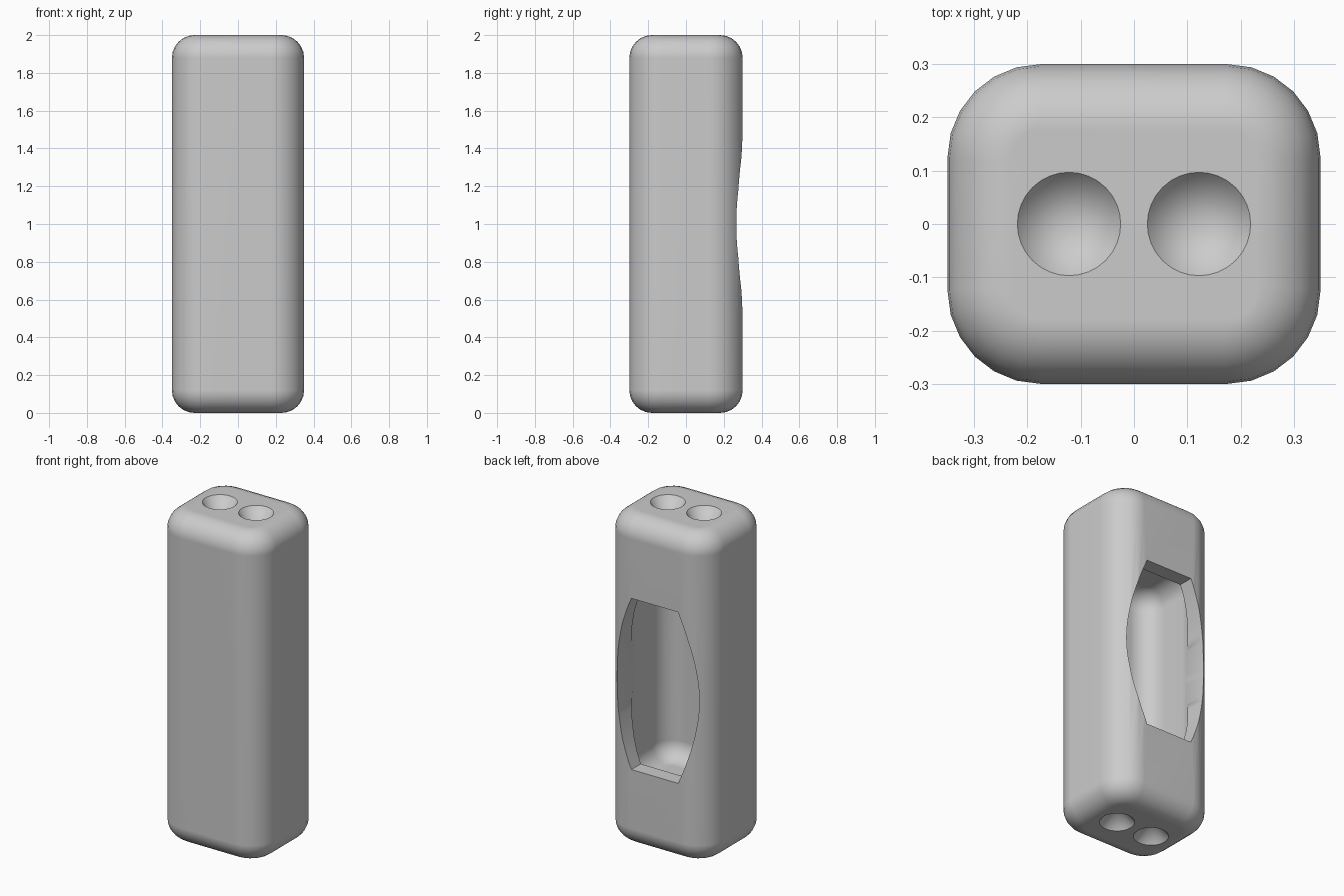
import bpy, bmesh, math
from mathutils import Matrix

default = bpy.data.objects.get("Cube")
if default:
    bpy.data.objects.remove(default, do_unlink=True)

# Single grey material
grey = bpy.data.materials.new("plain_grey")
grey.use_nodes = True
colour = (0.6, 0.6, 0.6, 1.0)
grey.diffuse_color = colour
for node in grey.node_tree.nodes:
    if node.type == 'BSDF_PRINCIPLED':
        node.inputs["Base Color"].default_value = colour


def add_object(name, bm):
    bmesh.ops.recalc_face_normals(bm, faces=bm.faces)
    mesh = bpy.data.meshes.new(name)
    bm.to_mesh(mesh)
    bm.free()
    mesh.materials.append(grey)
    obj = bpy.data.objects.new(name, mesh)
    bpy.context.collection.objects.link(obj)
    return obj


def rounded_box(name, size, corner, rim, segments=6):
    """Box with rounded upright corners, then rounded top and bottom rims."""
    bm = bmesh.new()
    bmesh.ops.create_cube(bm, size=1)
    bmesh.ops.scale(bm, vec=size, verts=bm.verts)
    upright = [e for e in bm.edges
               if abs(e.verts[0].co.z - e.verts[1].co.z) > 0.1]
    bmesh.ops.bevel(bm, geom=upright, offset=corner, segments=segments,
                    profile=0.5, affect='EDGES')
    rims = [e for e in bm.edges
            if abs(e.verts[0].co.z - e.verts[1].co.z) < 0.001]
    bmesh.ops.bevel(bm, geom=rims, offset=rim, segments=segments,
                    profile=0.5, affect='EDGES')
    bmesh.ops.translate(bm, vec=(0, 0, 1), verts=bm.verts)
    return add_object(name, bm)


def window_cutter():
    """Tall window with flat ends and bulging sides, pushed through the back."""
    half_height, mid, bulge, steps = 0.52, 0.276, 0.119, 24
    side = []
    for i in range(steps + 1):
        t = 2 * i / steps - 1
        side.append((mid - bulge * t * t, 1 + half_height * t))
    outline = side + [(-x, z) for x, z in reversed(side)]
    bm = bmesh.new()
    face = bm.faces.new([bm.verts.new((x, 0.04, z)) for x, z in outline])
    ext = bmesh.ops.extrude_face_region(bm, geom=[face], use_keep_orig=True)
    moved = [v for v in ext["geom"] if isinstance(v, bmesh.types.BMVert)]
    bmesh.ops.translate(bm, vec=(0, 0.4, 0), verts=moved)
    return add_object("window_cutter", bm)


def cone_cutter(x, top):
    """Conical socket, overshooting the end face so the cut is clean."""
    radius, depth, over = 0.097, 0.12, 0.02
    bm = bmesh.new()
    bmesh.ops.create_cone(bm, cap_ends=True, segments=32,
                          radius1=0, radius2=radius * (depth + over) / depth,
                          depth=depth + over)
    bmesh.ops.remove_doubles(bm, verts=bm.verts, dist=0.0001)
    bmesh.ops.translate(bm, vec=(x, 0, 1 + (over - depth) / 2), verts=bm.verts)
    if not top:
        bmesh.ops.transform(bm, matrix=Matrix.Rotation(math.pi, 4, 'X'), verts=bm.verts)
    bmesh.ops.translate(bm, vec=(0, 0, 1), verts=bm.verts)
    return add_object("socket_cutter", bm)


# Outer body, hollow chamber, back window and end sockets
body = rounded_box("body", (0.7, 0.6, 2), 0.175, 0.12)
cutters = [rounded_box("chamber_cutter", (0.56, 0.42, 1.3), 0.13, 0.105),
           window_cutter()]
cutters += [cone_cutter(x, top) for x in (-0.122, 0.122) for top in (True, False)]

bpy.ops.object.select_all(action='DESELECT')
bpy.context.view_layer.objects.active = body
body.select_set(True)
for cutter in cutters:
    cutter.hide_render = True
    cut = body.modifiers.new("cut", 'BOOLEAN')
    cut.operation = 'DIFFERENCE'
    cut.solver = 'EXACT'
    cut.object = cutter
    bpy.ops.object.modifier_apply(modifier=cut.name)
for cutter in cutters:
    bpy.data.objects.remove(cutter, do_unlink=True)

# Smooth shading with crisp cut edges
bpy.ops.object.shade_smooth_by_angle(angle=math.radians(30))
weighted = body.modifiers.new("weighted_normals", 'WEIGHTED_NORMAL')
weighted.keep_sharp = True
